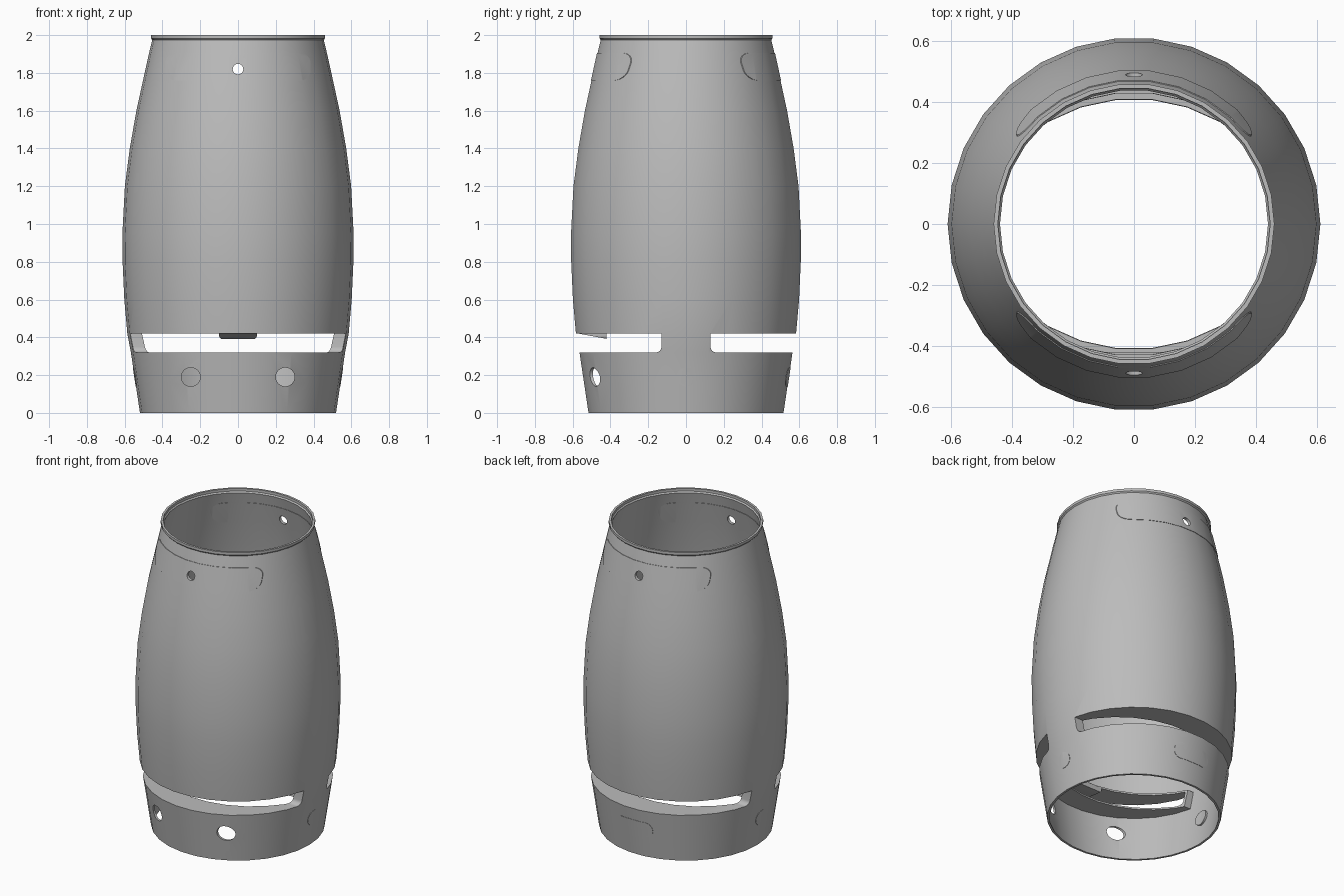
import bpy, bmesh, math

cube = bpy.data.objects.get("Cube")
if cube:
    bpy.data.objects.remove(cube, do_unlink=True)

grey = bpy.data.materials.new("plain_grey")
grey.use_nodes = True
grey.diffuse_color = (0.5, 0.5, 0.5, 1)
grey.node_tree.nodes["Principled BSDF"].inputs["Base Color"].default_value = (0.5, 0.5, 0.5, 1)

SEGMENTS = 30
WALL = 0.014
# Barrel outline as (radius, height)
OUTLINE = [(0.519, 0), (0.543, 0.16), (0.567, 0.32), (0.586, 0.42), (0.602, 0.6),
           (0.611, 0.8), (0.612, 0.95), (0.599, 1.2), (0.573, 1.4), (0.538, 1.6),
           (0.503, 1.76), (0.472, 1.9), (0.454, 1.975), (0.461, 1.983), (0.461, 2.0)]


def make(name, bm):
    bmesh.ops.recalc_face_normals(bm, faces=bm.faces)
    mesh = bpy.data.meshes.new(name)
    bm.to_mesh(mesh)
    bm.free()
    mesh.materials.append(grey)
    ob = bpy.data.objects.new(name, mesh)
    bpy.context.collection.objects.link(ob)
    return ob


def revolve(name, profile, closed):
    """Turn a profile about z; a closed profile makes a tube, an open one is capped."""
    bm = bmesh.new()
    rings = []
    for r, z in profile:
        angles = [math.tau * i / SEGMENTS for i in range(SEGMENTS)]
        rings.append([bm.verts.new((r * math.cos(a), r * math.sin(a), z)) for a in angles])
    pairs = list(zip(rings, rings[1:]))
    if closed:
        pairs.append((rings[-1], rings[0]))
    else:
        bm.faces.new(rings[0])
        bm.faces.new(rings[-1])
    for a, b in pairs:
        for i in range(SEGMENTS):
            j = (i + 1) % SEGMENTS
            bm.faces.new((a[i], a[j], b[j], b[i]))
    return make(name, bm)


def shell(name, out=0.0, inside=0.0):
    outer = [(r + out, z) for r, z in OUTLINE]
    inner = [(r - WALL - inside, z) for r, z in reversed(OUTLINE)]
    return revolve(name, outer + inner, True)


def rounded(u0, u1, v0, v1, radii):
    """Rectangle outline with one radius per corner, from lower left, anticlockwise."""
    corners = [(u0, v0, 1, 1), (u1, v0, -1, 1), (u1, v1, -1, -1), (u0, v1, 1, -1)]
    pts = []
    for k, ((u, v, su, sv), r) in enumerate(zip(corners, radii)):
        if r == 0:
            pts.append((u, v))
            continue
        for s in range(7):
            a = math.pi + math.pi / 2 * (k + s / 6)
            pts.append((u + su * r + r * math.cos(a), v + sv * r + r * math.sin(a)))
    return pts


def prism(name, pts, axis, lo, hi):
    """Extrude an outline (u, z) along x or y."""
    bm = bmesh.new()
    ends = []
    for d in (lo, hi):
        ends.append([bm.verts.new((d, u, z) if axis == "x" else (u, d, z)) for u, z in pts])
    bm.faces.new(ends[0])
    bm.faces.new(ends[1])
    n = len(pts)
    for i in range(n):
        j = (i + 1) % n
        bm.faces.new((ends[0][i], ends[0][j], ends[1][j], ends[1][i]))
    return make(name, bm)


def combine(ob, other, operation):
    mod = ob.modifiers.new("shape", "BOOLEAN")
    mod.operation = operation
    mod.solver = "EXACT"
    mod.object = other
    bpy.context.view_layer.update()
    graph = bpy.context.evaluated_depsgraph_get()
    mesh = bpy.data.meshes.new_from_object(ob.evaluated_get(graph))
    ob.modifiers.clear()
    ob.data = mesh
    bpy.data.objects.remove(other, do_unlink=True)


def circle(u, z, r):
    return rounded(u - r, u + r, z - r, z + r, [r] * 4)


def slot_cutter(side):
    if side < 0:
        pts = rounded(-0.9, -0.13, 0.32, 0.42, (0, 0.03, 0, 0))
    else:
        pts = rounded(0.13, 0.9, 0.32, 0.42, (0.03, 0, 0, 0))
    return prism("slot_cutter", pts, "x", -1, 1)


parts = []

# Thin barrel wall with handle slots and front holes
body = shell("barrel_wall")
parts.append(body)
for side in (-1, 1):
    combine(body, slot_cutter(side), "DIFFERENCE")
    combine(body, prism("hole_cutter", circle(0.25 * side, 0.19, 0.05), "y", -0.8, 0), "DIFFERENCE")
combine(body, prism("hole_cutter", circle(0, 1.82, 0.028), "y", -0.9, 0.9), "DIFFERENCE")

for side, word in ((-1, "front"), (1, "back")):
    # Ledges and end walls lining each handle slot
    liner = revolve(word + "_slot_liner", [(r - 0.004, z) for r, z in OUTLINE], False)
    y0, y1 = sorted((0.118 * side, 0.8 * side))
    combine(liner, prism("box", rounded(y0, y1, 0.308, 0.432, (0, 0, 0, 0)), "x", -1, 1), "INTERSECT")
    inner = revolve("inner_cutter", [(r, z) for r, z in OUTLINE], False)
    inner.location.y = -0.155 * side
    combine(liner, inner, "DIFFERENCE")
    combine(liner, slot_cutter(side), "DIFFERENCE")
    parts.append(liner)

    # Rounded panels near the top, each with a small hole
    panel = shell(word + "_panel", 0.003, 0.003)
    y0, y1 = sorted((0, 0.9 * side))
    outline = rounded(-0.385, 0.385, 1.76, 1.905, [0.055] * 4)
    combine(panel, prism("panel_area", outline, "y", y0, y1), "INTERSECT")
    combine(panel, prism("hole_cutter", circle(0, 1.82, 0.028), "y", -0.9, 0.9), "DIFFERENCE")
    parts.append(panel)

# Round plugs at the sides of the base
for side, word in ((-1, "right"), (1, "left")):
    plug = shell(word + "_plug", 0.002, 0.012)
    x0, x1 = sorted((0, 0.9 * side))
    combine(plug, prism("plug_area", circle(0, 0.19, 0.05), "x", x0, x1), "INTERSECT")
    parts.append(plug)

# Long rounded plate at the back of the base
plate = shell("back_plate", 0.002, 0.004)
combine(plate, prism("plate_area", rounded(-0.13, 0.13, 0.14, 0.24, [0.049] * 4), "y", 0, 0.9), "INTERSECT")
parts.append(plate)

# Sloping tongue under the front slot's upper ledge
tongue = prism("front_tongue", rounded(-0.1, 0.1, 0.39, 0.43, (0.02, 0.02, 0, 0)), "y", -0.58, -0.42)
wedge = [(-0.57, 0.42), (-0.42, 0.392), (-0.42, 0.425), (-0.57, 0.425)]
combine(tongue, prism("wedge", wedge, "x", -0.3, 0.3), "INTERSECT")
parts.append(tongue)

bpy.ops.object.select_all(action="DESELECT")
for ob in parts:
    ob.select_set(True)
bpy.context.view_layer.objects.active = body
bpy.ops.object.shade_smooth_by_angle(angle=math.radians(30))
